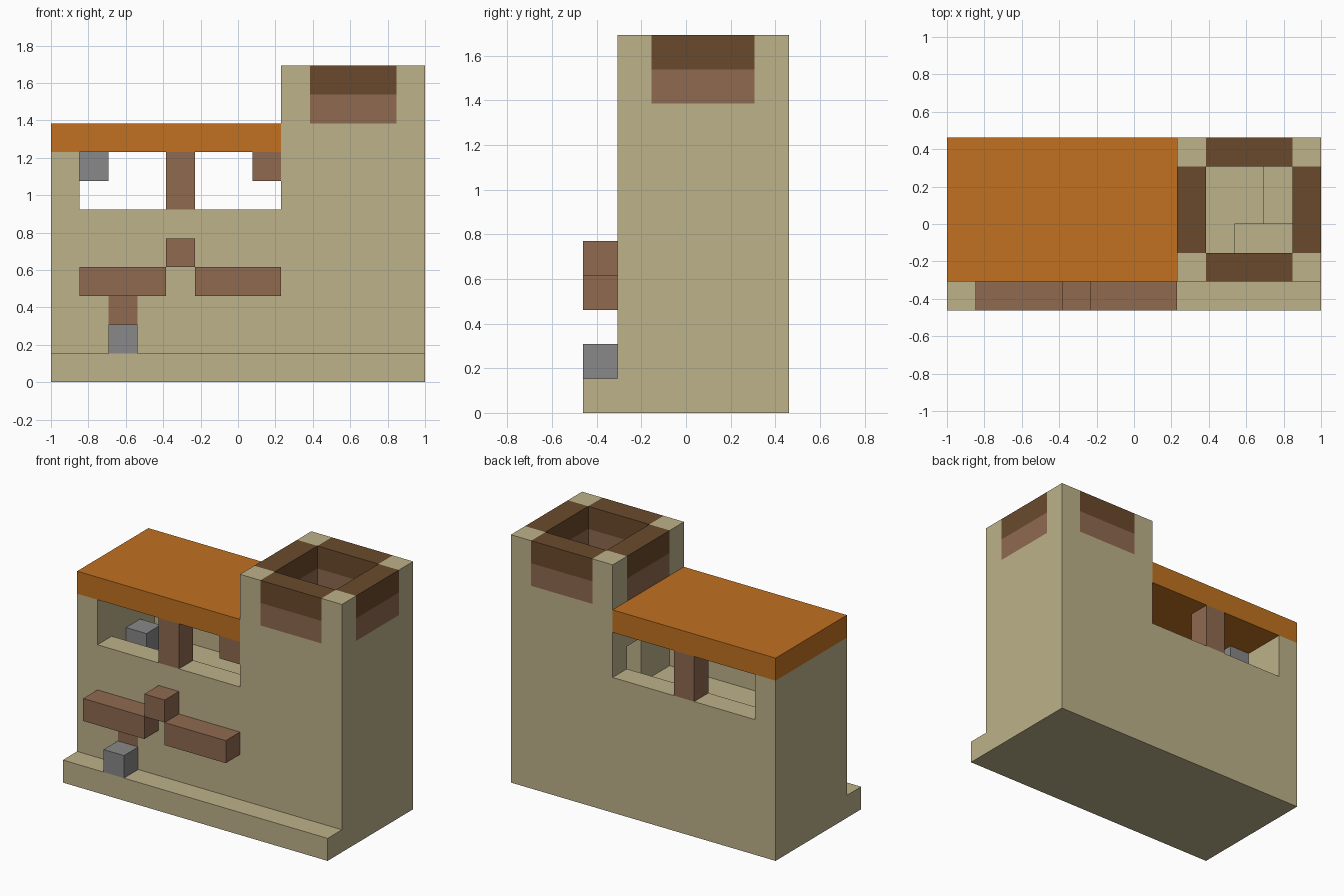
import bpy, bmesh
from mathutils import Vector

cube = bpy.data.objects.get("Cube")
if cube:
    bpy.data.objects.remove(cube, do_unlink=True)

U = 2 / 13                      # edge of one building block
ORIGIN = Vector((-1, -3 * U, 0))
grid = {}                       # block position -> part name
part_material = {}


def material(name, r, g, b):
    def lin(c):
        c /= 255
        return c / 12.92 if c < 0.04 else ((c + 0.055) / 1.055) ** 2.4
    m = bpy.data.materials.new(name)
    m.use_nodes = True
    color = (lin(r), lin(g), lin(b), 1)
    m.diffuse_color = color
    m.node_tree.nodes["Principled BSDF"].inputs["Base Color"].default_value = color
    return m


sand = material("sandstone", 189, 178, 138)
orange = material("orange_roof", 193, 113, 33)
wood = material("brown_wood", 144, 106, 80)
dark = material("dark_wood", 106, 74, 44)
gray = material("gray_stone", 136, 136, 136)


def fill(part, mat, x, y, z):
    """Fill a range of blocks; mat None carves them away."""
    for i in range(*x):
        for j in range(*y):
            for k in range(*z):
                if mat is None:
                    grid.pop((i, j, k), None)
                else:
                    grid[i, j, k] = part
    if mat:
        part_material[part] = mat


# Ground slab and house with its hollow room
fill("base", sand, (0, 13), (0, 6), (0, 1))
fill("house", sand, (0, 8), (1, 6), (1, 8))
fill("room", None, (1, 8), (2, 5), (5, 8))
fill("windows", None, (1, 8), (1, 6), (6, 8))
fill("roof", orange, (0, 8), (1, 6), (8, 9))

# Tower with shaft, stepped floor and doorway to the room
fill("tower", sand, (8, 13), (1, 6), (1, 11))
fill("shaft", None, (9, 12), (2, 5), (5, 11))
fill("stair_low", None, (11, 12), (3, 5), (4, 5))
fill("stair_bottom", None, (10, 12), (2, 3), (3, 5))
fill("doorway", None, (8, 9), (4, 5), (5, 7))

# Wooden parapet bands between the tower corners
for name, mat, z in (("parapet_lower", wood, (9, 10)), ("parapet_upper", dark, (10, 11))):
    for side, x, y in (("front", (9, 12), (1, 2)), ("back", (9, 12), (5, 6)),
                       ("right", (8, 9), (2, 5)), ("left", (12, 13), (2, 5))):
        fill(f"{name}_{side}", mat, x, y, z)

# Window posts, bracket and stones in the room
fill("front_window_post", wood, (4, 5), (1, 2), (6, 8))
fill("back_window_post", wood, (4, 5), (5, 6), (6, 8))
fill("window_bracket", wood, (7, 8), (1, 2), (7, 8))
fill("room_stone_upper", gray, (1, 2), (3, 4), (7, 8))
fill("room_stone_lower", gray, (1, 2), (3, 4), (5, 6))

# Front shelves, peg, inlaid stem and step stone
fill("right_shelf", wood, (1, 4), (0, 1), (3, 4))
fill("left_shelf", wood, (5, 8), (0, 1), (3, 4))
fill("shelf_peg", wood, (4, 5), (0, 1), (4, 5))
fill("wall_inlay", wood, (2, 3), (1, 2), (2, 3))
fill("step_stone", gray, (2, 3), (0, 1), (1, 2))


def build(part):
    """Make one object from the exposed block sides of a part."""
    bm = bmesh.new()
    for cell in [c for c, p in grid.items() if p == part]:
        for axis in range(3):
            for side in (0, 1):
                near = list(cell)
                near[axis] += 2 * side - 1
                if tuple(near) in grid:
                    continue
                a, b = (axis + 1) % 3, (axis + 2) % 3
                verts = []
                for da, db in ((0, 0), (1, 0), (1, 1), (0, 1)):
                    p = Vector(cell)
                    p[axis] += side
                    p[a] += da
                    p[b] += db
                    verts.append(bm.verts.new(ORIGIN + p * U))
                bm.faces.new(verts if side else verts[::-1])
    bmesh.ops.remove_doubles(bm, verts=bm.verts[:], dist=U / 100)
    bmesh.ops.dissolve_limit(bm, angle_limit=0.02, verts=bm.verts[:], edges=bm.edges[:])
    mesh = bpy.data.meshes.new(part)
    bm.to_mesh(mesh)
    bm.free()
    mesh.materials.append(part_material[part])
    bpy.context.collection.objects.link(bpy.data.objects.new(part, mesh))


for part in part_material:
    build(part)
